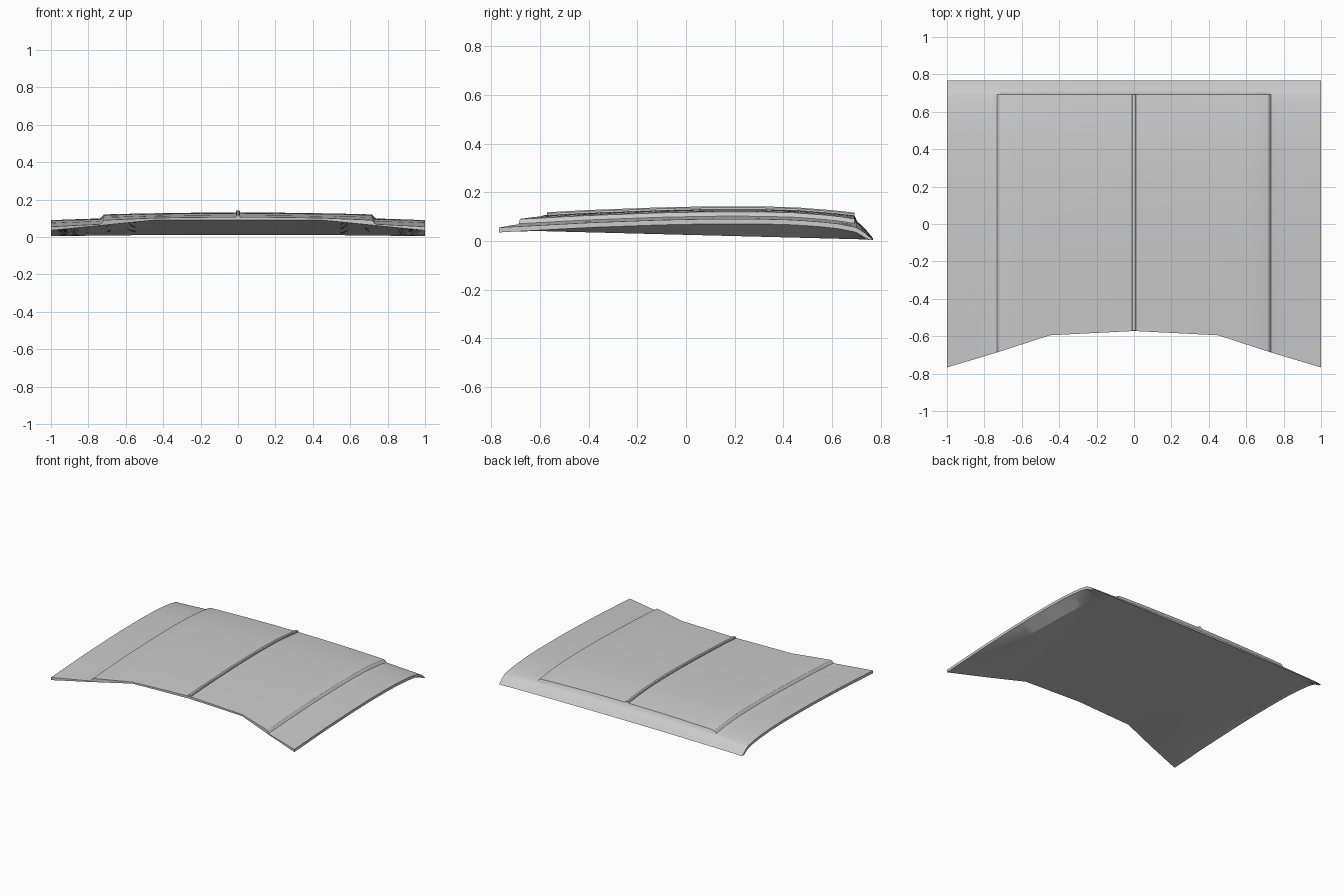
import bpy, bmesh

old = bpy.data.objects.get("Cube")
if old:
    bpy.data.objects.remove(old, do_unlink=True)

paint = bpy.data.materials.new("light grey paint")
paint.use_nodes = True
GREY = (0.6, 0.6, 0.6, 1)
paint.diffuse_color = GREY
paint.node_tree.nodes["Principled BSDF"].inputs["Base Color"].default_value = GREY

BACK, STEP_Y, RISE = 0.767, 0.697, 0.021


def lerp_table(table, v):
    """Piecewise linear lookup in (key, value) pairs."""
    for (a, p), (b, q) in zip(table, table[1:]):
        if v <= b:
            return p + (q - p) * max(0, v - a) / (b - a)
    return table[-1][1]


# Notched front edge and the arched side profile
FRONT = [(0, -0.572), (0.45, -0.595), (0.73, -0.686), (1, -0.767)]
ARCH = [(-0.767, 0.055), (-0.4, 0.075), (-0.1, 0.086), (0.1, 0.09), (0.3, 0.09),
        (0.45, 0.086), (0.58, 0.076), (0.66, 0.066), (0.7, 0.055), (0.735, 0.033), (BACK, 0.004)]
CROWN = [(0.62, 0.02), (0.7, 0.028), (BACK, 0.008)]


def front(x):
    return lerp_table(FRONT, abs(x))


def base(x, y):
    return lerp_table(ARCH, y) + lerp_table(CROWN, y) * (1 - x * x)


def top(x, y):
    side = lerp_table([(0.712, 1), (0.718, 0.92), (0.733, 0.1), (0.742, 0)], abs(x))
    rear = lerp_table([(STEP_Y - 0.005, 1), (STEP_Y + 0.005, 0)], y)
    return base(x, y) + RISE * side * rear


def under(x, y):
    """Shallow underside spanning front lip to back edge, with raised side rims."""
    f = front(x)
    lip = 0.09 - 0.055 * max(0, abs(x) - 0.45) / 0.55
    z = lip + (base(x, BACK) - lip) * (y - f) / (BACK - f)
    if abs(x) > 0.999:
        z = max(z, base(x, y) - 0.02)
    return min(z, top(x, y))


def finish(bm, name):
    bmesh.ops.remove_doubles(bm, verts=bm.verts, dist=0.0003)
    bmesh.ops.recalc_face_normals(bm, faces=bm.faces)
    me = bpy.data.meshes.new(name)
    bm.to_mesh(me)
    bm.free()
    me.materials.append(paint)
    ob = bpy.data.objects.new(name, me)
    bpy.context.collection.objects.link(ob)
    bpy.ops.object.select_all(action='DESELECT')
    ob.select_set(True)
    bpy.context.view_layer.objects.active = ob
    bpy.ops.object.shade_smooth_by_angle(angle=0.5)
    return ob


def shell(name, xs, rows, upper, lower):
    """Closed slab between two height functions; rows(x) lists the y values."""
    bm = bmesh.new()
    sheets = [[[bm.verts.new((x, y, h(x, y))) for y in rows(x)] for x in xs]
              for h in (upper, lower)]
    for g in sheets:
        for a, b in zip(g, g[1:]):
            for j in range(len(a) - 1):
                bm.faces.new((a[j], b[j], b[j + 1], a[j + 1]))
    # Walls around the rim
    def rim(g):
        return ([c[0] for c in g] + g[-1][1:]
                + [c[-1] for c in g[-2::-1]] + g[0][-2:0:-1])
    u, l = map(rim, sheets)
    for i in range(len(u)):
        k = (i + 1) % len(u)
        bm.faces.new((u[i], u[k], l[k], l[i]))
    return finish(bm, name)


# Curved panel with its raised centre
half = [0.15, 0.3, 0.45, 0.6, 0.712, 0.718, 0.733, 0.742, 0.82, 0.91, 1]
xs = [-x for x in reversed(half)] + [0] + half
n = 22
tail = [STEP_Y + 0.005, 0.715, 0.735, 0.752, BACK]


def panel_rows(x):
    f, e = front(x), STEP_Y - 0.005
    return [f + (e - f) * i / n for i in range(n + 1)] + tail


shell("hood_panel", xs, panel_rows, top, under)


# Raised strip along the centre line
def strip_rows(x):
    return [-0.57 + (STEP_Y - 0.005 + 0.57) * i / n for i in range(n + 1)]


shell("centre_strip", [-0.012, -0.007, 0.007, 0.012], strip_rows,
      lambda x, y: top(0, y) + (0.011 if abs(x) < 0.01 else 0.006),
      lambda x, y: top(0, y) - 0.005)
